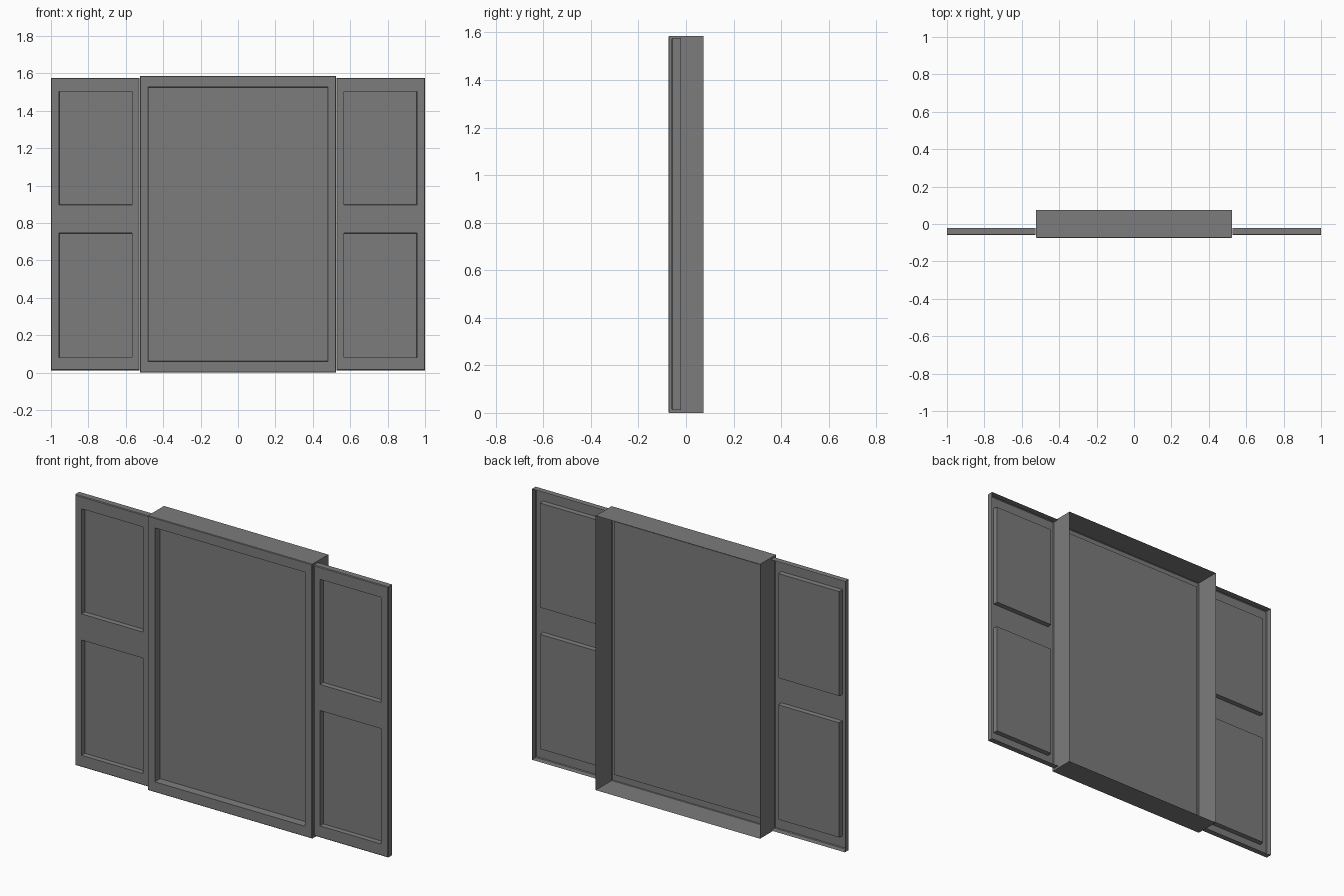
import bpy
import bmesh

cube = bpy.data.objects.get("Cube")
if cube:
    bpy.data.objects.remove(cube)

grey = bpy.data.materials.new("dark_grey")
grey.use_nodes = True
colour = (0.2, 0.2, 0.2, 1)
grey.diffuse_color = colour
grey.node_tree.nodes["Principled BSDF"].inputs["Base Color"].default_value = colour


def paneled_shell(name, xs, zs, front, back, recess, chamfer):
    """Front sheet with sunken panels in every odd cell, rim walls and an open back."""
    bm = bmesh.new()
    grid = [[bm.verts.new((x, front, z)) for z in zs] for x in xs]
    panels = []
    for i in range(len(xs) - 1):
        for j in range(len(zs) - 1):
            face = bm.faces.new((grid[i][j], grid[i + 1][j],
                                 grid[i + 1][j + 1], grid[i][j + 1]))
            if i % 2 and j % 2:
                panels.append(face)
    bm.normal_update()

    # Sunken panels
    bmesh.ops.inset_individual(bm, faces=panels, thickness=0.002,
                               depth=-recess, use_even_offset=True)

    # Rim walls running back from the outline
    rim = [e for e in bm.edges if e.is_boundary]
    made = bmesh.ops.extrude_edge_only(bm, edges=rim)["geom"]
    for v in made:
        if isinstance(v, bmesh.types.BMVert):
            v.co.y = back
    bmesh.ops.recalc_face_normals(bm, faces=bm.faces)
    bm.faces.ensure_lookup_table()
    if bm.faces[0].normal.y > 0:
        bmesh.ops.reverse_faces(bm, faces=bm.faces)

    # Softened front corner
    bmesh.ops.bevel(bm, geom=rim, offset=chamfer, segments=1, affect='EDGES')

    mesh = bpy.data.meshes.new(name)
    bm.to_mesh(mesh)
    bm.free()
    mesh.materials.append(grey)
    obj = bpy.data.objects.new(name, mesh)
    bpy.context.collection.objects.link(obj)
    return obj


# Deep central window box with one large pane
paneled_shell("window_frame", (-0.525, -0.48, 0.48, 0.525),
              (0, 0.06, 1.527, 1.585), -0.074, 0.074, 0.045, 0.003)

# Thin shutters with two panels each
shutter_x = (0.526, 0.566, 0.957, 1.0)
shutter_z = (0.012, 0.08, 0.746, 0.897, 1.504, 1.576)
for name, xs in (("left_shutter", shutter_x),
                 ("right_shutter", [-x for x in reversed(shutter_x)])):
    paneled_shell(name, xs, shutter_z, -0.06, -0.022, 0.027, 0.004)
